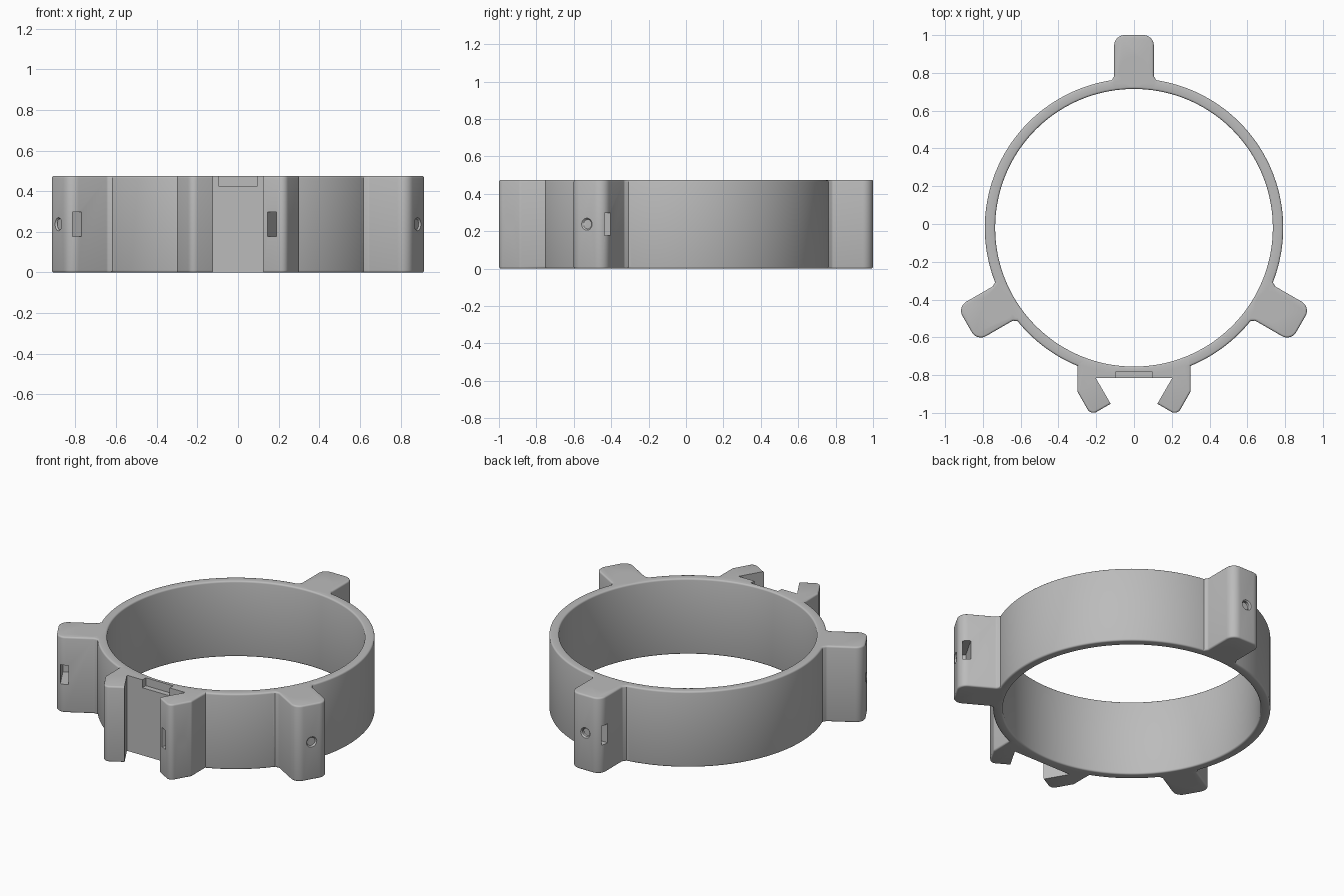
import bpy
import bmesh
from math import sin, cos, pi, radians
from mathutils import Vector, Matrix

H = 0.475                 # collar height
CY = -0.02                # ring centre on y
MID = H / 2
R_IN, R_OUT = 0.735, 0.79
EDGE = 0.01               # rounding of the rims

if "Cube" in bpy.data.objects:
    bpy.data.objects.remove(bpy.data.objects["Cube"], do_unlink=True)

grey = bpy.data.materials.new("light_grey")
grey.use_nodes = True
grey.diffuse_color = (0.5, 0.5, 0.5, 1)
grey.node_tree.nodes["Principled BSDF"].inputs["Base Color"].default_value = (0.5, 0.5, 0.5, 1)


def rounded(corners, steps=8):
    """Outline from (x, y, radius) corners, with arcs where the radius is above zero."""
    pts = []
    for i, (x, y, r) in enumerate(corners):
        p = Vector((x, y))
        if r <= 0:
            pts.append(p)
            continue
        a = (Vector(corners[i - 1][:2]) - p).normalized()
        b = (Vector(corners[(i + 1) % len(corners)][:2]) - p).normalized()
        half = a.angle(b) / 2
        centre = p + (a + b).normalized() * (r / sin(half))
        mid = (p - centre).normalized()
        side = (a - mid * a.dot(mid)).normalized()
        sweep = pi / 2 - half
        for k in range(steps + 1):
            t = sweep * (1 - 2 * k / steps)
            pts.append(centre + (mid * cos(t) + side * sin(t)) * r)
    return pts


def finish(bm, name, matrix=None):
    bmesh.ops.recalc_face_normals(bm, faces=bm.faces[:])
    mesh = bpy.data.meshes.new(name)
    bm.to_mesh(mesh)
    bm.free()
    if matrix:
        mesh.transform(matrix)
    mesh.materials.append(grey)
    obj = bpy.data.objects.new(name, mesh)
    bpy.context.collection.objects.link(obj)
    return obj


def prism(name, outline, z0, z1, bevel=0, matrix=None):
    bm = bmesh.new()
    base = bm.faces.new([bm.verts.new((p[0], p[1], z0)) for p in outline])
    top = bmesh.ops.extrude_face_region(bm, geom=[base])["geom"]
    for v in top:
        if isinstance(v, bmesh.types.BMVert):
            v.co.z = z1
    if bevel:
        bmesh.ops.recalc_face_normals(bm, faces=bm.faces[:])
        rims = [e for e in bm.edges if abs(e.verts[0].co.z - e.verts[1].co.z) < 1e-5]
        bmesh.ops.bevel(bm, geom=rims, offset=bevel, segments=3, profile=0.5, affect='EDGES')
    return finish(bm, name, matrix)


def box(name, low, high, matrix=None):
    outline = [(low[0], low[1]), (high[0], low[1]), (high[0], high[1]), (low[0], high[1])]
    return prism(name, outline, low[2], high[2], matrix=matrix)


def cone(name, r1, r2, start, end, matrix=None):
    start, end = Vector(start), Vector(end)
    axis = end - start
    bm = bmesh.new()
    bmesh.ops.create_cone(bm, cap_ends=True, segments=32, radius1=r1, radius2=r2, depth=axis.length)
    place = Matrix.Translation((start + end) / 2) @ axis.to_track_quat('Z', 'Y').to_matrix().to_4x4()
    bm.transform(place)
    return finish(bm, name, matrix)


def combine(target, tool, operation):
    mod = target.modifiers.new(tool.name, 'BOOLEAN')
    mod.operation, mod.solver, mod.object = operation, 'EXACT', tool
    bpy.context.view_layer.objects.active = target
    bpy.ops.object.modifier_apply(modifier=mod.name)
    bpy.data.objects.remove(tool, do_unlink=True)


# Ring band: rounded section turned about the centre
bm = bmesh.new()
section = rounded([(R_IN, 0, EDGE), (R_OUT, 0, EDGE), (R_OUT, H, EDGE), (R_IN, H, EDGE)], 3)
SEG = 144
loops = [[bm.verts.new((p.x * cos(2 * pi * i / SEG), p.x * sin(2 * pi * i / SEG) + CY, p.y))
          for p in section] for i in range(SEG)]
for i in range(SEG):
    a, b = loops[i], loops[(i + 1) % SEG]
    for j in range(len(section)):
        k = (j + 1) % len(section)
        bm.faces.new((a[j], b[j], b[k], a[k]))
collar = finish(bm, "ring_collar")

# Three clamp lugs with a rod hole, a set screw and a nut slot each
W, TIP, ROD = 0.105, 1.02, 0.83
half_lug = [(W, TIP, 0.055), (W, 0.802, 0.02), (W + 0.017, 0.775, 0), (W + 0.01, 0.757, 0)]
lug_outline = rounded(half_lug + [(-x, y, r) for x, y, r in reversed(half_lug)])
frames = [Matrix.Translation((0, CY, 0)) @ Matrix.Rotation(radians(a), 4, 'Z') for a in (0, 120, 240)]
for m in frames:
    combine(collar, prism("clamp_lug", lug_outline, 0, H, EDGE, m), 'UNION')

# Front bracket block, its back following the ring wall
half_block = [(0.3, -0.887, 0.03), (0.228, -1.012, 0.035)]
arc = []
for i in range(13):
    t = radians(-112.5 + 45 * i / 12)
    arc.append((0.3 * (i - 6) / 6 if i in (0, 12) else 0.765 * cos(t), CY + 0.765 * sin(t), 0))
block = arc + half_block + [(0, -0.88, 0)] + [(-x, y, r) for x, y, r in reversed(half_block)]
combine(collar, prism("front_bracket", rounded(block), 0, H, EDGE), 'UNION')

# Dovetail channel and the stop notch above it
dovetail = [(-0.203, -0.814), (0.203, -0.814), (0.072, -1.041), (-0.072, -1.041)]
combine(collar, prism("dovetail_cutter", dovetail, -0.1, H + 0.1), 'DIFFERENCE')
combine(collar, box("notch_cutter", (-0.095, -0.86, 0.425), (0.095, -0.78, H + 0.1)), 'DIFFERENCE')


def screw(face, inward, length, m=None):
    """Countersunk screw hole running inward from a point on a face."""
    face, inward = Vector(face), Vector(inward).normalized()
    combine(collar, cone("screw_cutter", 0.025, 0.025, face - inward * 0.02,
                         face + inward * length, m), 'DIFFERENCE')
    combine(collar, cone("sink_cutter", 0.038, 0.025, face - inward * 0.006,
                         face + inward * 0.008, m), 'DIFFERENCE')


# Cuts in the lugs
for m in frames:
    combine(collar, cone("rod_cutter", 0.08, 0.08, (0, ROD, -0.1), (0, ROD, H + 0.1), m), 'DIFFERENCE')
    screw((0, TIP, MID), (0, -1, 0), 0.16, m)
    combine(collar, box("nut_cutter", (-0.2, 0.95, MID - 0.06), (0.06, 0.996, MID + 0.06), m), 'DIFFERENCE')

# Set screw and nut slot in the left jaw
screw((0.268, -0.943, MID), (-cos(pi / 6), 0.5, 0), 0.2)
jaw = Matrix.Translation((0.168, -0.977, 0)) @ Matrix.Rotation(radians(-30), 4, 'Z')
combine(collar, box("nut_cutter", (-0.025, -0.05, MID - 0.06), (0.025, 0.144, MID + 0.06), jaw), 'DIFFERENCE')

# Shading
bpy.ops.object.select_all(action='DESELECT')
collar.select_set(True)
bpy.context.view_layer.objects.active = collar
bpy.ops.object.shade_smooth_by_angle(angle=radians(35))
